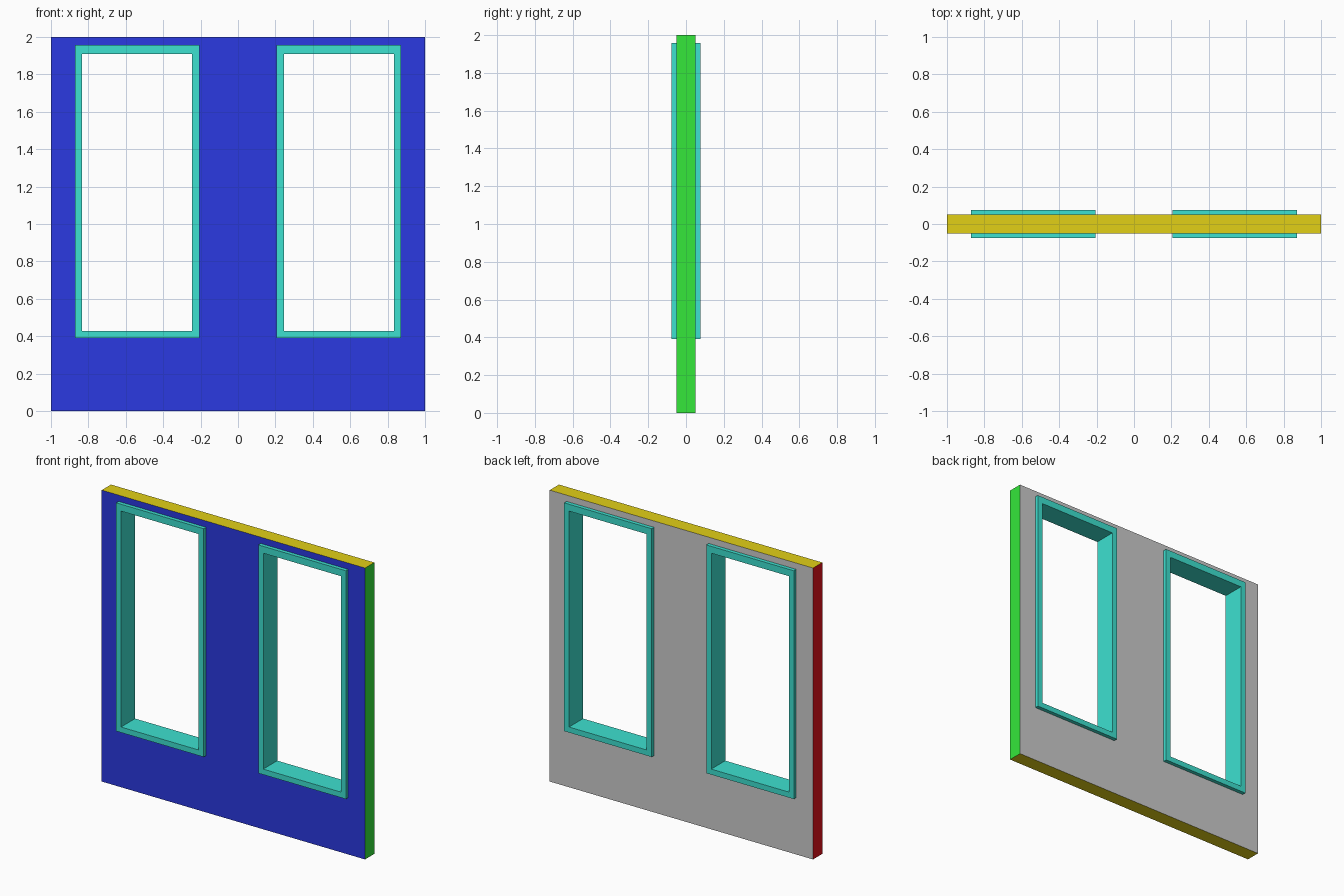
import bpy, bmesh

if "Cube" in bpy.data.objects:
    bpy.data.objects.remove(bpy.data.objects["Cube"])


def material(name, rgb):
    m = bpy.data.materials.new(name)
    m.diffuse_color = (*rgb, 1)
    m.use_nodes = True
    m.node_tree.nodes["Principled BSDF"].inputs["Base Color"].default_value = m.diffuse_color
    return m


def pierced_slab(name, xs, zs, holes, half_depth, mats):
    """Slab on an x/z grid, with the listed (column, row) cells left open."""
    bm = bmesh.new()
    solid = {(i, j) for i in range(len(xs) - 1) for j in range(len(zs) - 1)} - set(holes)
    verts = {(i, j, s): bm.verts.new((x, s * half_depth, z))
             for i, x in enumerate(xs) for j, z in enumerate(zs) for s in (-1, 1)}
    for i, j in solid:
        ring = [(i, j), (i + 1, j), (i + 1, j + 1), (i, j + 1)]
        for s in (-1, 1):
            bm.faces.new([verts[(*p, s)] for p in ring])
        # Side walls only where the neighbouring cell is open
        for k, (di, dj) in enumerate([(0, -1), (1, 0), (0, 1), (-1, 0)]):
            if (i + di, j + dj) not in solid:
                a, b = ring[k], ring[(k + 1) % 4]
                bm.faces.new([verts[(*a, -1)], verts[(*b, -1)], verts[(*b, 1)], verts[(*a, 1)]])
    bmesh.ops.recalc_face_normals(bm, faces=bm.faces[:])
    mesh = bpy.data.meshes.new(name)
    bm.to_mesh(mesh)
    bm.free()
    for m in mats:
        mesh.materials.append(m)
    ob = bpy.data.objects.new(name, mesh)
    bpy.context.collection.objects.link(ob)
    return ob


blue = material("blue", (0.024, 0.041, 0.75))
green = material("green", (0.035, 0.8, 0.043))
red = material("red", (0.8, 0.005, 0.01))
olive = material("olive", (0.76, 0.63, 0.008))
teal = material("teal", (0.047, 0.75, 0.63))

# Window measurements: outer and inner edges of the right-hand frame
OUT_X, IN_X = (0.207, 0.872), (0.245, 0.835)
OUT_Z, IN_Z = (0.39, 1.957), (0.428, 1.91)

# Wall panel with two openings; slot 0 is the plain grey back
wall = pierced_slab("wall_panel",
                    [-1, -OUT_X[1], -OUT_X[0], *OUT_X, 1], [0, *OUT_Z, 2],
                    [(1, 1), (3, 1)], 0.05, [None, blue, green, red, olive])
for p in wall.data.polygons:
    n = p.normal
    if n.y < -0.5:
        p.material_index = 1
    elif n.x > 0.5:
        p.material_index = 2
    elif n.x < -0.5:
        p.material_index = 3
    elif abs(n.z) > 0.5:
        p.material_index = 4

# Window frames, mirrored left and right
for side, label in ((-1, "left"), (1, "right")):
    xs = sorted(side * x for x in (*OUT_X, *IN_X))
    pierced_slab(label + "_window_frame", xs, sorted((*OUT_Z, *IN_Z)),
                 [(1, 1)], 0.076, [teal])
